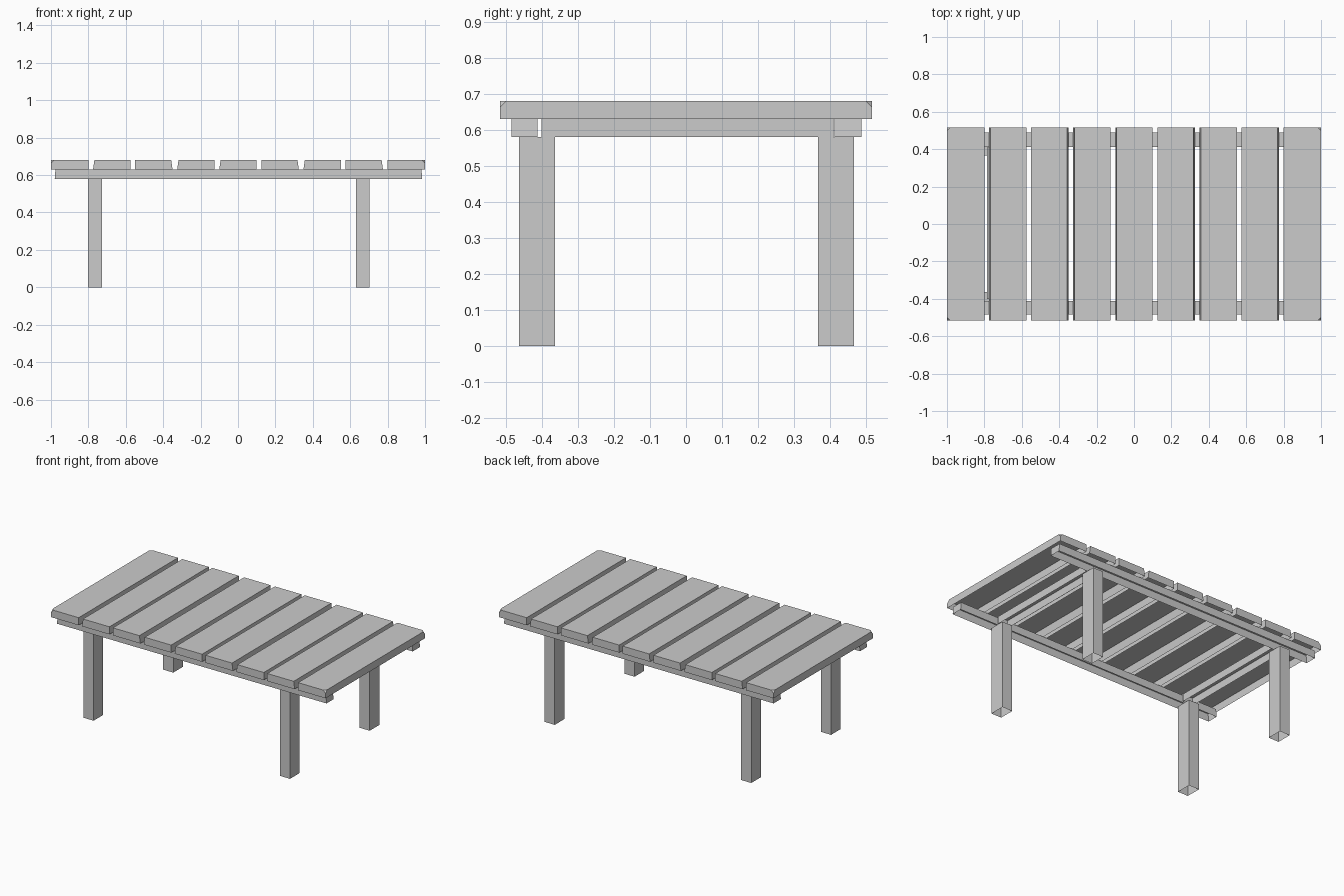
import bpy
import bmesh

if "Cube" in bpy.data.objects:
    bpy.data.objects.remove(bpy.data.objects["Cube"])


def board(name, x, y, z, taper=(0, 0), cut=0):
    """Box shell open underneath; taper slants the x sides, cut clips top corners on one x end."""
    bm = bmesh.new()
    bmesh.ops.create_cube(bm, size=1)
    for v in bm.verts:
        top = v.co.z > 0
        right = v.co.x > 0
        px = x[1] - (taper[1] if top else 0) if right else x[0] + (taper[0] if top else 0)
        v.co = (px, y[1] if v.co.y > 0 else y[0], z[1] if top else z[0])
    bm.normal_update()
    bottom = [f for f in bm.faces if f.normal.z < -0.9]
    bmesh.ops.delete(bm, geom=bottom, context='FACES')
    if cut:
        end = x[1] if cut > 0 else x[0]
        corners = [v for v in bm.verts if abs(v.co.x - end) < 1e-4 and v.co.z > z[1] - 1e-4]
        bmesh.ops.bevel(bm, geom=corners, offset=0.018, segments=1, affect='VERTICES')
    mesh = bpy.data.meshes.new(name)
    bm.to_mesh(mesh)
    bm.free()
    obj = bpy.data.objects.new(name, mesh)
    bpy.context.collection.objects.link(obj)
    return obj


# Table top: nine planks, some with slightly slanted sides
t = 0.007
tapers = [(0, 0), (t, 0), (0, t), (t, 0), (t, 0), (0, t), (t, 0), (0, t), (0, 0)]
for i, tp in enumerate(tapers):
    cx = -0.9 + i * 0.225
    cut = -1 if i == 0 else (1 if i == 8 else 0)
    board(f"plank_{i + 1}", (cx - 0.1, cx + 0.1), (-0.517, 0.517), (0.63, 0.68), tp, cut)

# Long rails under the planks
board("front_rail", (-0.98, 0.985), (-0.485, -0.412), (0.58, 0.63), (0.004, 0.004))
board("back_rail", (-0.98, 0.985), (0.412, 0.488), (0.58, 0.63), (0.004, 0.004))

# Cross rails and legs
for side, leg_x, cross_x in (("left", (-0.803, -0.728), (-0.787, -0.712)),
                             ("right", (0.63, 0.704), (0.632, 0.707))):
    board(f"{side}_cross_rail", cross_x, (-0.402, 0.41), (0.58, 0.63))
    board(f"{side}_front_leg", leg_x, (-0.464, -0.364), (0, 0.58))
    board(f"{side}_back_leg", leg_x, (0.366, 0.467), (0, 0.58))
